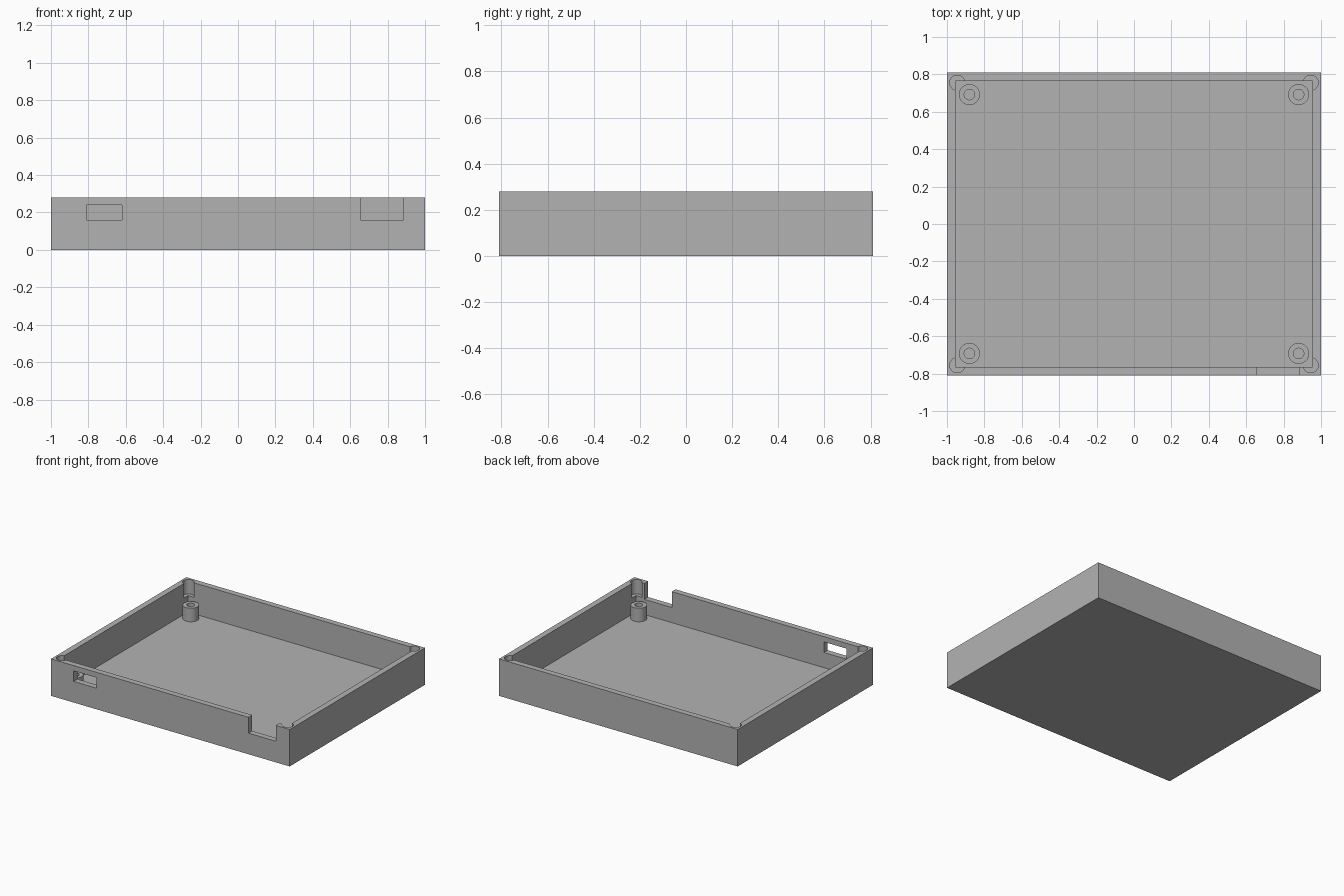
import bpy

cube = bpy.data.objects.get("Cube")
if cube:
    bpy.data.objects.remove(cube, do_unlink=True)

grey = bpy.data.materials.new("plain grey")
grey.use_nodes = True
colour = (0.45, 0.45, 0.45, 1)
grey.diffuse_color = colour
grey.node_tree.nodes["Principled BSDF"].inputs["Base Color"].default_value = colour

HX, HY, TOP = 1.0, 0.81, 0.28
WALL, FLOOR = 0.045, 0.045


def box(name, x0, x1, y0, y1, z0, z1):
    bpy.ops.mesh.primitive_cube_add(
        size=1, location=((x0 + x1) / 2, (y0 + y1) / 2, (z0 + z1) / 2))
    ob = bpy.context.object
    ob.name = name
    ob.scale = (x1 - x0, y1 - y0, z1 - z0)
    bpy.ops.object.transform_apply(location=False, rotation=False, scale=True)
    ob.data.materials.append(grey)
    return ob


def cylinder(name, x, y, radius, z0, z1):
    bpy.ops.mesh.primitive_cylinder_add(
        vertices=48, radius=radius, depth=z1 - z0, location=(x, y, (z0 + z1) / 2))
    ob = bpy.context.object
    ob.name = name
    ob.data.materials.append(grey)
    return ob


def cut(target, cutter):
    mod = target.modifiers.new("cut", 'BOOLEAN')
    mod.operation = 'DIFFERENCE'
    mod.solver = 'EXACT'
    mod.object = cutter
    bpy.context.view_layer.objects.active = target
    bpy.ops.object.modifier_apply(modifier=mod.name)
    bpy.data.objects.remove(cutter, do_unlink=True)


def smooth(ob):
    bpy.ops.object.select_all(action='DESELECT')
    ob.select_set(True)
    bpy.context.view_layer.objects.active = ob
    bpy.ops.object.shade_smooth_by_angle()


corners = [(sx, sy) for sx in (-1, 1) for sy in (-1, 1)]

# Open tray with its hollow, the front slot and the front notch
tray = box("tray", -HX, HX, -HY, HY, 0, TOP)
cut(tray, box("hollow", -HX + WALL, HX - WALL, -HY + WALL, HY - WALL, FLOOR, TOP + 0.1))
cut(tray, box("slot", -0.81, -0.62, -HY - 0.1, -HY + 0.1, 0.16, 0.24))
cut(tray, box("notch", 0.655, 0.885, -HY - 0.1, -HY + 0.1, 0.16, TOP + 0.1))

# Round recesses let into the inner corners of the rim
for sx, sy in corners:
    cut(tray, cylinder("recess", 0.945 * sx, 0.755 * sy, 0.04, 0.17, TOP + 0.1))
smooth(tray)

# Hollow screw posts standing on the floor
for sx, sy in corners:
    x, y = 0.88 * sx, 0.692 * sy
    side = ("front" if sy < 0 else "back") + ("_left" if sx > 0 else "_right")
    post = cylinder(side + "_post", x, y, 0.056, FLOOR - 0.005, 0.148)
    cut(post, cylinder("bore", x, y, 0.028, FLOOR + 0.002, 0.3))
    smooth(post)
